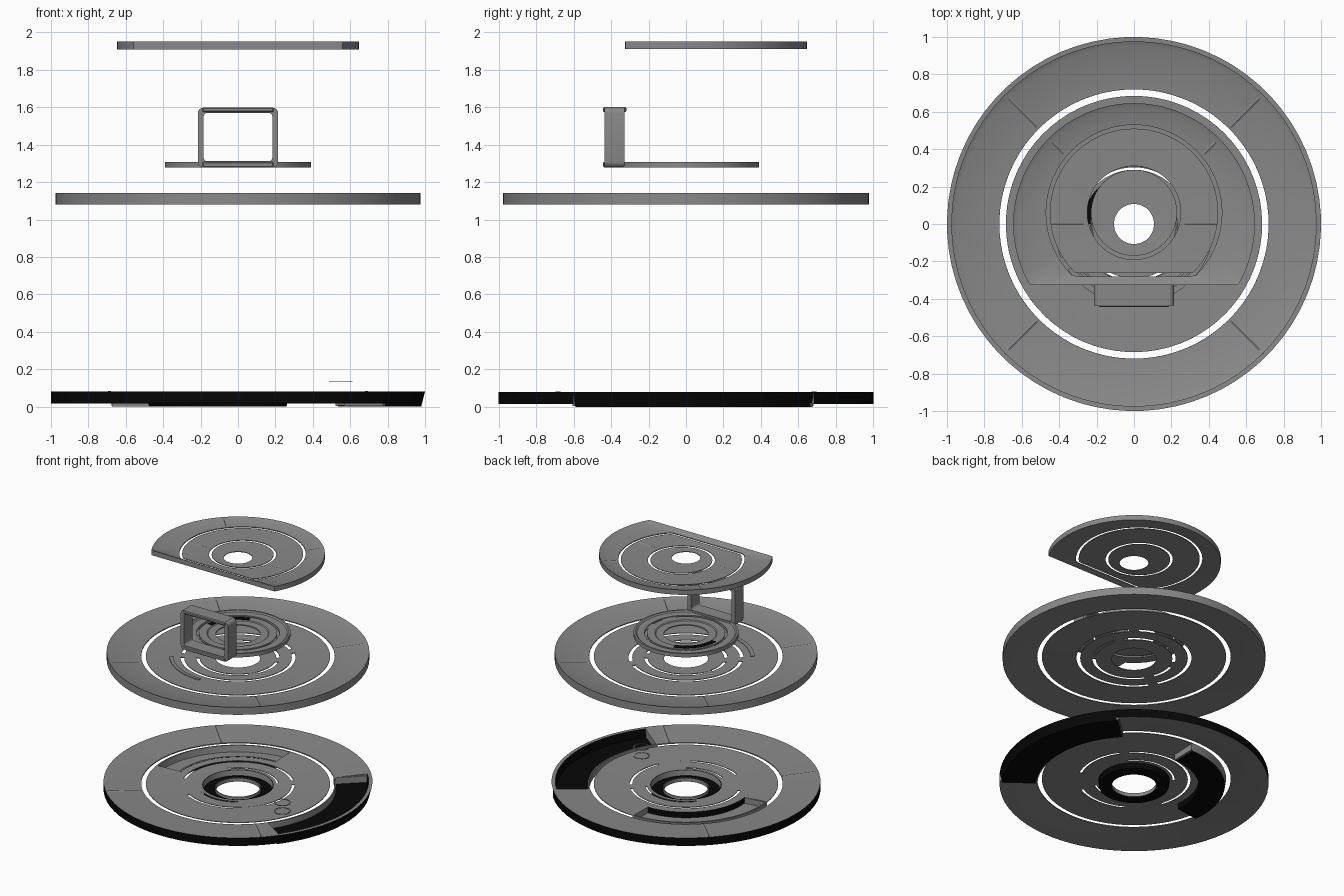
import bpy, bmesh, math

if "Cube" in bpy.data.objects:
    bpy.data.objects.remove(bpy.data.objects["Cube"])

SEG = 72


def material(name, v):
    m = bpy.data.materials.new(name)
    m.diffuse_color = (v, v, v, 1)
    m.use_nodes = True
    m.node_tree.nodes["Principled BSDF"].inputs["Base Color"].default_value = m.diffuse_color
    return m


GREY = material("mid grey", 0.25)
BLACK = material("black", 0.002)


def finish(name, bm, rule=None, base=GREY):
    bmesh.ops.remove_doubles(bm, verts=bm.verts, dist=1e-5)
    bmesh.ops.recalc_face_normals(bm, faces=bm.faces)
    if rule:
        bm.normal_update()
        for f in bm.faces:
            f.material_index = int(rule(f))
    me = bpy.data.meshes.new(name)
    bm.to_mesh(me)
    bm.free()
    me.materials.append(base)
    me.materials.append(BLACK)
    ob = bpy.data.objects.new(name, me)
    bpy.context.collection.objects.link(ob)
    bpy.context.view_layer.objects.active = ob
    ob.select_set(True)
    bpy.ops.object.shade_smooth_by_angle(angle=math.radians(30))
    ob.select_set(False)
    return ob


def lathe(name, profile, a0=0, a1=360, rule=None, base=GREY):
    """Sweep a closed profile; points are (radius, z, centre_y, lowest_y)."""
    full = a1 - a0 >= 360
    n = max(1, round(SEG * (a1 - a0) / 360))
    bm = bmesh.new()
    rows = []
    for i in range(n if full else n + 1):
        a = math.radians(a0 + (a1 - a0) * i / n)
        row = []
        for p in profile:
            r, z, cy, low = p if len(p) == 4 else (*p, 0, -9)
            row.append(bm.verts.new((r * math.cos(a), max(cy + r * math.sin(a), low), z)))
        rows.append(row)
    k = len(profile)
    for i in range(n):
        a, b = rows[i], rows[(i + 1) % len(rows)]
        for j in range(k):
            bm.faces.new((a[j], a[(j + 1) % k], b[(j + 1) % k], b[j]))
    if not full:
        bm.faces.new(rows[0])
        bm.faces.new(rows[-1][::-1])
    return finish(name, bm, rule, base)


def shell(r0, r1, z0, z1, t=.005):
    """Profile of a thin dished plate."""
    return [(r0, z0 - t), (r1, z1 - t), (r1, z1), (r0, z0)]


def ridge(name, angle, r0, r1, z0, z1):
    """Shallow radial seam lying on a dished plate."""
    bm = bmesh.new()
    c, s = math.cos(math.radians(angle)), math.sin(math.radians(angle))
    ring = []
    for r, z in ((r0, z0), (r1, z1)):
        ring.append([bm.verts.new((r * c - w * s, r * s + w * c, z + h))
                     for w, h in ((-.012, -.002), (0, .004), (.012, -.002))])
    for j in range(3):
        bm.faces.new((ring[0][j], ring[0][(j + 1) % 3], ring[1][(j + 1) % 3], ring[1][j]))
    bm.faces.new(ring[0])
    bm.faces.new(ring[1])
    finish(name, bm)


def box(name, x0, x1, y0, y1, z0, z1):
    bm = bmesh.new()
    bmesh.ops.create_cube(bm, size=1)
    for v in bm.verts:
        v.co = [(a + b) / 2 + c * (b - a) for c, (a, b) in zip(v.co, ((x0, x1), (y0, y1), (z0, z1)))]
    bmesh.ops.bevel(bm, geom=bm.edges[:], offset=.006, segments=1, affect='EDGES')
    finish(name, bm)


def centre_radius(f):
    c = f.calc_center_median()
    return math.hypot(c.x, c.y)


# ---- base disc: black skirt, grey dished top, two sunken sectors
lathe("base_outer_ring", [(.72, .054), (.985, .015), (1.0, .015), (1.0, .08), (.72, .062)], 43, 323,
      lambda f: abs(f.normal.z) < .7 and centre_radius(f) > .9)
lathe("base_outer_trough", [(.73, 0), (.98, 0), (1.0, .08), (.972, .08), (.965, .012), (.73, .012)],
      -37, 43, lambda f: not (f.normal.z > .7 and centre_radius(f) > .97))
lathe("base_trough_wall", [(.72, .005), (.73, .005), (.73, .062), (.72, .062)], -37, 43)
lathe("base_middle_ring", shell(.42, .685, .053, .061), 187, 450)
lathe("base_middle_inner_strip", shell(.42, .485, .053, .055), 90, 187)
lathe("base_middle_trough", [(.48, 0), (.675, 0), (.685, .061), (.674, .061), (.665, .01), (.495, .01),
                             (.495, .057), (.48, .057)], 90, 187,
      lambda f: f.normal.z < -.5 or (centre_radius(f) < .5 and f.normal.z < .5))
# end walls of the sunken sectors
for name, a, r0, r1, h in (("outer_a", -38, .72, .985, .066), ("outer_b", 42.5, .72, .985, .066),
                           ("middle_a", 89, .48, .68, .056), ("middle_b", 186.5, .48, .68, .056)):
    lathe("base_end_wall_" + name, [(r0, .004), (r1, .004), (r1, h), (r0, h - .003)], a, a + 1)
lathe("base_inner_ring", shell(.303, .40, .05, .053))
lathe("base_hub_ring", shell(.26, .288, .05, .05))
for i, (a, b) in enumerate(((-60, -25), (35, 45), (200, 240))):
    lathe(f"base_bridge_{i}", shell(.395, .425, .052, .053), a, b)
for i, (a, b) in enumerate(((-55, 40), (140, 240))):
    lathe(f"base_hub_bridge_{i}", shell(.28, .31, .05, .05), a, b)
# collar: black underside and floor, grey inner walls
lathe("base_collar", [(.165, 0), (.26, 0), (.266, .05), (.26, .052), (.254, .008), (.172, .008),
                      (.172, .03), (.165, .03)],
      rule=lambda f: centre_radius(f) > .258 or abs(f.normal.z) > .9 and .18 < centre_radius(f) < .24)
for a in (135, 225, 315):
    ridge(f"base_seam_{a}", a, .73, .98, .063, .079)

# ---- small floating ring over the base, and the socket below it
for name, z in (("small_cap", .132), ("small_socket", .062)):
    lathe(name, [(.052, z), (.063, z), (.063, z + .002), (.052, z + .002)]).location = (.55, -.21, 0)

# ---- middle disc
lathe("middle_outer_ring", [(.72, 1.103), (.962, 1.08), (.977, 1.08), (.977, 1.142), (.95, 1.13), (.72, 1.11)])
lathe("middle_main_ring", shell(.428, .685, 1.098, 1.108))
lathe("middle_inner_ring", shell(.31, .40, 1.094, 1.097))
lathe("middle_centre_ring", shell(.165, .285, 1.09, 1.093))
for i, a in enumerate((45, 205)):
    lathe(f"middle_bridge_{i}", shell(.395, .43, 1.096, 1.098), a, a + 10)
for i, a in enumerate((20, 150, 200, 320)):
    lathe(f"middle_hub_bridge_{i}", shell(.28, .315, 1.092, 1.094), a, a + 15)
lathe("middle_step", shell(.48, .51, 1.106, 1.108), 215, 270)
for a in (45, 135, 225, 315):
    ridge(f"middle_seam_{a}", a, .73, .95, 1.111, 1.13)

# ---- small stepped ring
lathe("small_ring_rim", [(.308, 1.278), (.39, 1.278), (.39, 1.308), (.375, 1.308), (.365, 1.3), (.308, 1.298)])
lathe("small_ring_step", [(.165, 1.28), (.29, 1.28), (.29, 1.297), (.232, 1.297), (.225, 1.291), (.165, 1.289)])
for a in (0, 150, 200, 320):
    lathe(f"small_ring_link_{a}", shell(.285, .315, 1.292, 1.293), a, a + 20)
lathe("small_ring_dark_arc", shell(.233, .272, 1.301, 1.301), 105, 180, base=BLACK)


# ---- upright frame with rounded corners
def rounded(hx, z0, z1, r):
    pts = []
    for cx, cz, a in ((hx - r, z1 - r, 0), (r - hx, z1 - r, 90), (r - hx, z0 + r, 180), (hx - r, z0 + r, 270)):
        for i in range(5):
            t = math.radians(a + 22.5 * i)
            pts.append((cx + r * math.cos(t), cz + r * math.sin(t)))
    return pts


bm = bmesh.new()
out, inn = rounded(.215, 1.278, 1.598, .03), rounded(.184, 1.312, 1.57, .02)
loops = [[bm.verts.new((x, y, z)) for x, z in pts]
         for pts, y in ((out, -.436), (out, -.327), (inn, -.327), (inn, -.436))]
for i in range(4):
    a, b = loops[i], loops[(i + 1) % 4]
    for j in range(len(a)):
        k = (j + 1) % len(a)
        bm.faces.new((a[j], a[k], b[k], b[j]))
finish("upright_frame", bm)
box("frame_top_lip", -.19, .19, -.444, -.318, 1.574, 1.599)
box("frame_bottom_lip", -.19, .19, -.444, -.318, 1.278, 1.308)

# ---- top disc, cut flat at the front, with offset inner rings
D, E, O = (.06, -.28), (.06, -.262), (.06, -9)
lathe("top_outer_ring", [(.47, 1.92, *D), (.632, 1.91, 0, -.318), (.646, 1.91, 0, -.325),
                         (.646, 1.951, 0, -.325), (.625, 1.941, 0, -.308), (.47, 1.927, *D)])
lathe("top_middle_ring", [(.25, 1.914, *O), (.45, 1.92, *E), (.45, 1.925, *E), (.25, 1.919, *O)])
lathe("top_centre_ring", [(.107, 1.91, 0, -9), (.23, 1.913, *O), (.23, 1.918, *O), (.107, 1.915, 0, -9)])
for a in (45, 135):
    ridge(f"top_seam_{a}", a, .53, .62, 1.93, 1.94)
for a in (0, 180):
    ridge(f"top_inner_seam_{a}", a, .27, .44, 1.919, 1.924)
